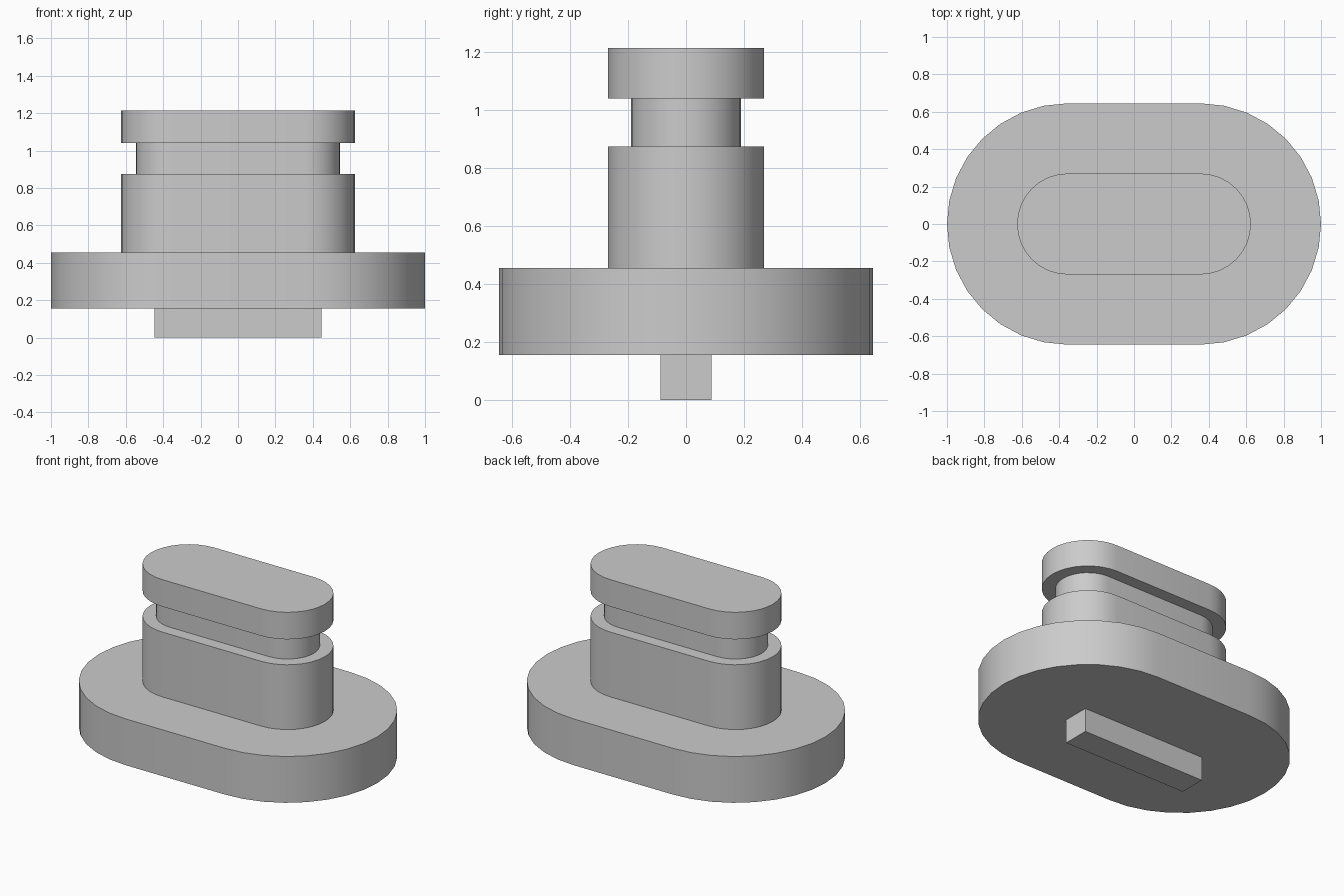
import bpy, bmesh
from math import cos, sin, pi, radians

if "Cube" in bpy.data.objects:
    bpy.data.objects.remove(bpy.data.objects["Cube"], do_unlink=True)

HALF_STRAIGHT = 0.355   # arc centres shared by every rounded part
ARC_STEPS = 16

grey = bpy.data.materials.new("light_grey")
grey.use_nodes = True
colour = (0.6, 0.6, 0.6, 1)
grey.diffuse_color = colour
grey.node_tree.nodes["Principled BSDF"].inputs["Base Color"].default_value = colour


def stadium(radius):
    """Outline with two semicircular ends joined by straight sides."""
    points = []
    for side, start in ((1, -pi / 2), (-1, pi / 2)):
        for i in range(ARC_STEPS + 1):
            a = start + pi * i / ARC_STEPS
            points.append((side * HALF_STRAIGHT + radius * cos(a), radius * sin(a)))
    return points


def add_object(name, bm):
    bmesh.ops.recalc_face_normals(bm, faces=bm.faces)
    mesh = bpy.data.meshes.new(name)
    bm.to_mesh(mesh)
    bm.free()
    mesh.materials.append(grey)
    obj = bpy.data.objects.new(name, mesh)
    bpy.context.collection.objects.link(obj)
    bpy.ops.object.select_all(action='DESELECT')
    obj.select_set(True)
    bpy.context.view_layer.objects.active = obj
    bpy.ops.object.shade_smooth_by_angle(angle=radians(30))


def stepped_body(name, steps):
    """Closed solid lofted through stadium rings given as (radius, height)."""
    bm = bmesh.new()
    rings = [[bm.verts.new((x, y, z)) for x, y in stadium(r)] for r, z in steps]
    for low, high in zip(rings, rings[1:]):
        for i in range(len(low)):
            j = (i + 1) % len(low)
            bm.faces.new((low[i], low[j], high[j], high[i]))
    bm.faces.new(rings[0][::-1])
    bm.faces.new(rings[-1])
    add_object(name, bm)


# Wide flange, then the narrower stem with its groove and cap
stepped_body("base_flange", [(0.645, 0.155), (0.645, 0.455)])
stepped_body("grooved_stem", [(0.27, 0.455), (0.27, 0.875), (0.19, 0.875),
                              (0.19, 1.04), (0.27, 1.04), (0.27, 1.215)])

# Rectangular tab under the flange
tab = bmesh.new()
bmesh.ops.create_cube(tab, size=1)
bmesh.ops.scale(tab, vec=(0.894, 0.176, 0.155), verts=tab.verts)
bmesh.ops.translate(tab, vec=(0, 0, 0.0775), verts=tab.verts)
add_object("bottom_tab", tab)
